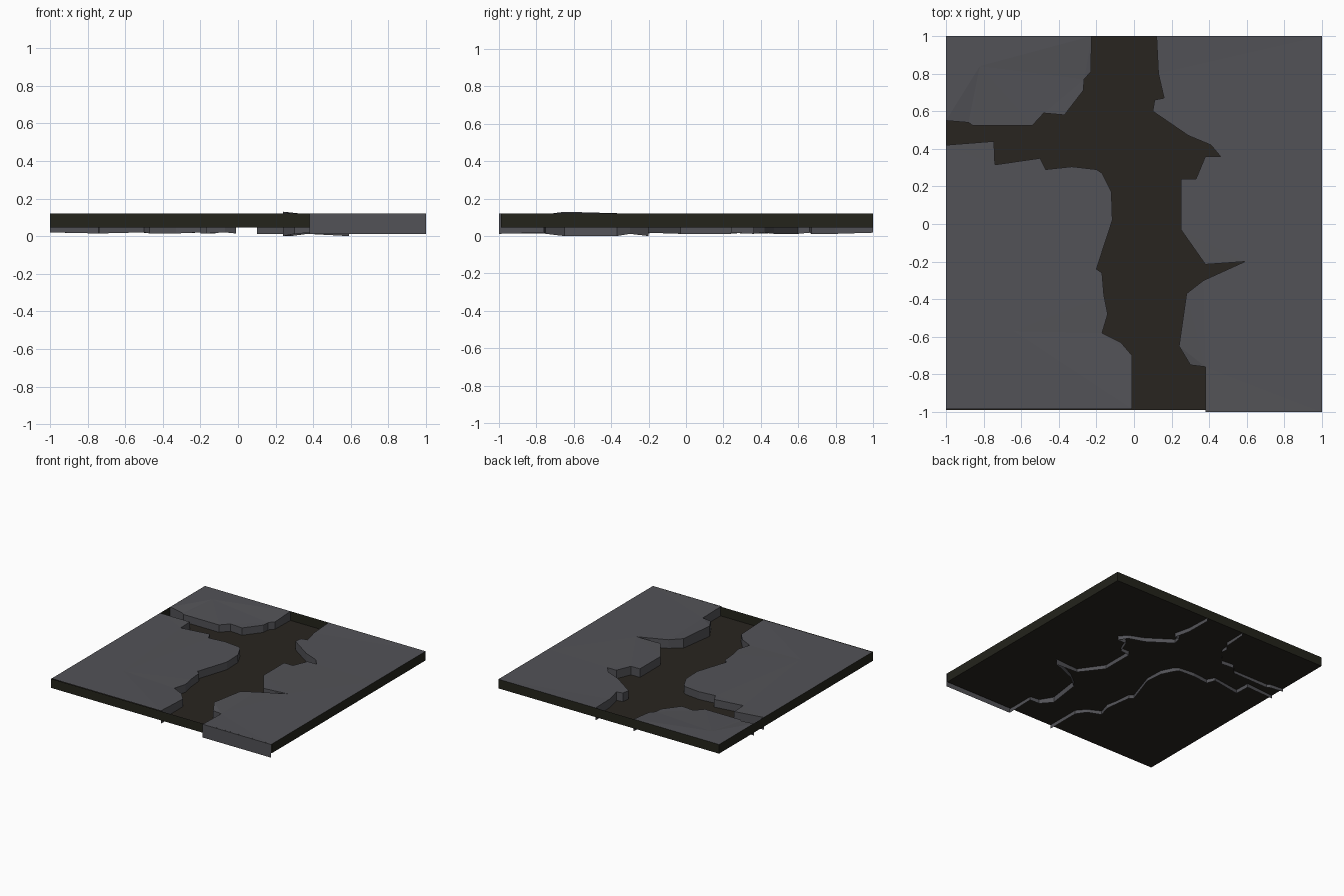
import bpy, bmesh
from mathutils import Vector
from mathutils.geometry import delaunay_2d_cdt

if "Cube" in bpy.data.objects:
    bpy.data.objects.remove(bpy.data.objects["Cube"])


def material(name, rgb):
    m = bpy.data.materials.new(name)
    m.diffuse_color = (*rgb, 1)
    m.use_nodes = True
    m.node_tree.nodes["Principled BSDF"].inputs["Base Color"].default_value = m.diffuse_color
    return m


ROCK = material("slate rock", (0.085, 0.085, 0.095))
BED = material("dark soil", (0.022, 0.018, 0.014))
RIM = material("dark moss soil", (0.017, 0.017, 0.011))


def finish(name, bm, mat):
    bmesh.ops.recalc_face_normals(bm, faces=bm.faces)
    if max(bm.faces, key=lambda f: abs(f.normal.z)).normal.z < 0:
        bmesh.ops.reverse_faces(bm, faces=bm.faces)
    me = bpy.data.meshes.new(name)
    bm.to_mesh(me)
    bm.free()
    me.materials.append(mat)
    ob = bpy.data.objects.new(name, me)
    bpy.context.collection.objects.link(ob)


def cliff(name, bank, corners, peaks, edge_z, base_z, raised=(), wall_extra=0):
    """Faceted plateau; a rock wall drops from the bank points (and extra corners)."""
    ring = bank + corners
    flat = [Vector(p) for p in ring] + [Vector(p[:2]) for p in peaks]
    n = len(ring)
    edges = [(i, (i + 1) % n) for i in range(n)]
    pts, _, tris, orig, _, _ = delaunay_2d_cdt(flat, edges, [], 1, 1e-5)
    bm = bmesh.new()
    top = {}
    verts = []
    for i, p in enumerate(pts):
        k = orig[i][0]
        if k >= n:
            z = peaks[k - n][2]
        elif k >= len(bank) or k in (0, len(bank) - 1):
            z = 0.12
        else:
            z = dict(raised).get(k, edge_z)
        v = bm.verts.new((p.x, p.y, z))
        verts.append(v)
        top[k] = v
    for t in tris:
        bm.faces.new([verts[i] for i in t])
    # hanging bank wall, its foot passing through the bed
    last = len(bank) + wall_extra
    foot = []
    for i in range(last):
        v = top[i]
        z = base_z + 0.006 * (i % 3 == 0)
        if i in dict(raised):
            z = 0.0
        foot.append(bm.verts.new((v.co.x, v.co.y, z)))
    for i in range(last - 1):
        bm.faces.new((top[i], top[i + 1], foot[i + 1], foot[i]))
    finish(name, bm, ROCK)


# north-west plateau
cliff("northwest_cliff",
      [(-1, .55), (-.88, .54), (-.86, .525), (-.54, .525), (-.48, .59), (-.37, .58),
       (-.27, .71), (-.265, .77), (-.23, .81), (-.225, 1)],
      [(-1, 1)], [(-.82, .84, .12)], 0.105, 0.016)

# west plateau
cliff("west_cliff",
      [(-1, .42), (-.745, .44), (-.74, .315), (-.5, .35), (-.47, .29), (-.33, .305),
       (-.2, .29), (-.17, .27), (-.12, .17), (-.115, .02), (-.2, -.24), (-.17, -.26),
       (-.16, -.38), (-.14, -.48), (-.17, -.58), (-.07, -.63), (-.01, -.7), (-.01, -.985)],
      [(-1, -.985)], [(-.64, -.57, .12)], 0.108, 0.014)

# east plateau, with its exposed front face
cliff("east_cliff",
      [(.12, 1), (.13, .8), (.16, .67), (.11, .66), (.1, .6), (.29, .47), (.41, .42),
       (.46, .36), (.38, .36), (.33, .24), (.25, .24), (.25, -.03), (.38, -.215),
       (.59, -.2), (.37, -.3), (.28, -.37), (.24, -.65), (.3, -.75), (.38, -.76),
       (.38, -1)],
      [(1, -1), (1, .36), (1, 1)], [], 0.115, 0.012,
      raised=((15, .122), (16, .13), (13, .12)), wall_extra=1)

# valley bed
Z0, Z1, F = 0.045, 0.12, -0.99
corners = [(-1, F), (1, F), (1, 1), (-1, 1)]
bm = bmesh.new()
bm.faces.new([bm.verts.new((x, y, Z0)) for x, y in corners])
finish("valley_bed", bm, BED)

# thin skirt around the tile
bm = bmesh.new()
lo = [bm.verts.new((x, y, Z0)) for x, y in corners]
hi = [bm.verts.new((x, y, Z1)) for x, y in corners]
for i in range(4):
    j = (i + 1) % 4
    bm.faces.new((lo[i], lo[j], hi[j], hi[i]))
finish("outer_skirt", bm, RIM)
